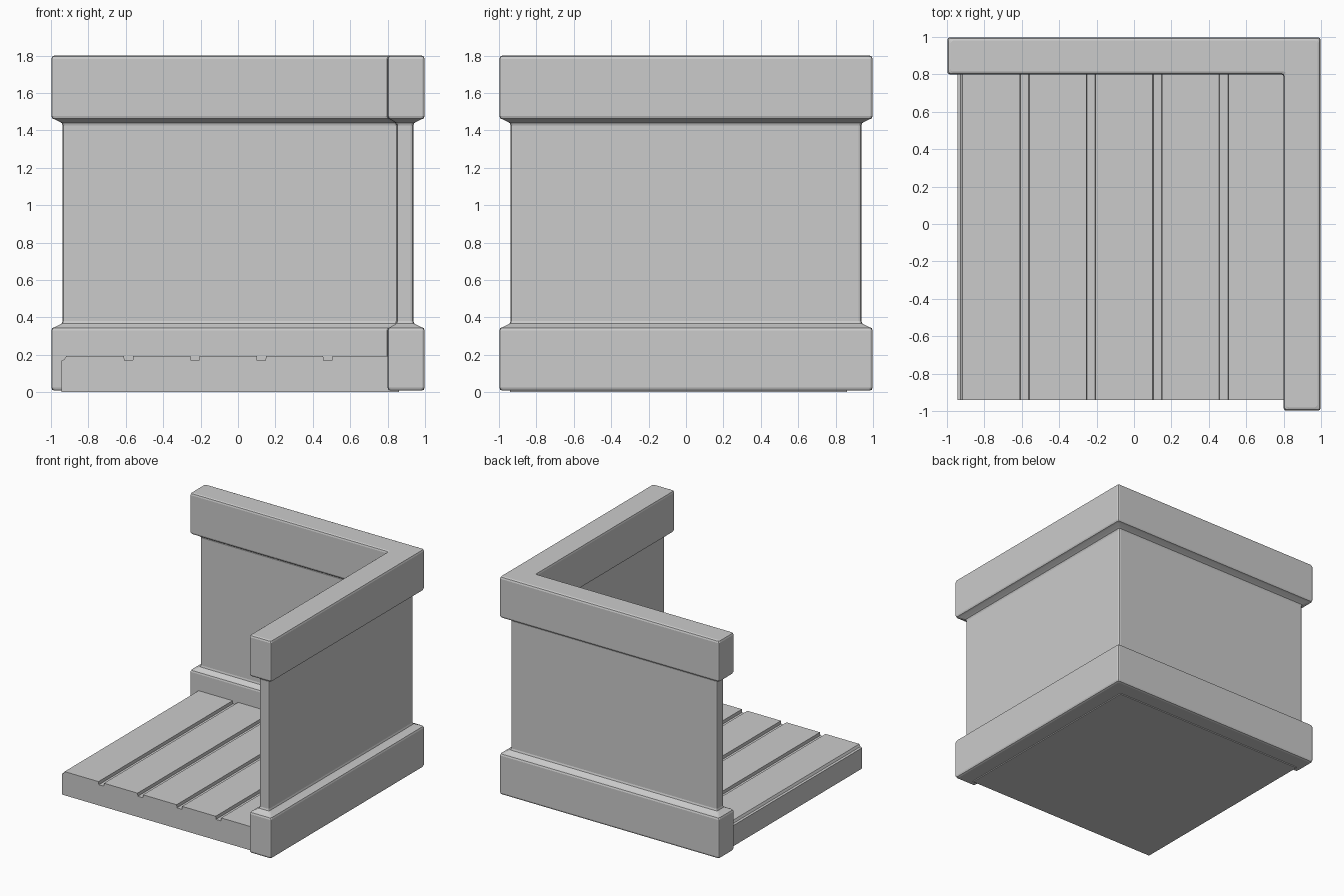
import bpy, bmesh
from mathutils import Vector

if "Cube" in bpy.data.objects:
    bpy.data.objects.remove(bpy.data.objects["Cube"])


def make_object(name, rings):
    """Skin equal-length rings of points and cap both ends."""
    bm = bmesh.new()
    loops = [[bm.verts.new(p) for p in ring] for ring in rings]
    for a, b in zip(loops, loops[1:]):
        for i in range(len(a)):
            j = (i + 1) % len(a)
            bm.faces.new((a[i], a[j], b[j], b[i]))
    bm.faces.new(loops[0][::-1])
    bm.faces.new(loops[-1])
    bmesh.ops.recalc_face_normals(bm, faces=bm.faces)
    mesh = bpy.data.meshes.new(name)
    bm.to_mesh(mesh)
    bm.free()
    obj = bpy.data.objects.new(name, mesh)
    bpy.context.collection.objects.link(obj)
    return obj


def corner_ring(inset, z, r=0.014):
    """L-shaped outline, inset from its edges, with softened corners."""
    out, inn = 0.998 - inset, 0.8 + inset * 0.82
    pts = [Vector(p) for p in ((-out, out), (-out, inn), (inn, inn),
                               (inn, -out), (out, -out), (out, out))]
    ring = []
    for i, p in enumerate(pts):
        a = (pts[i - 1] - p).normalized() * r
        b = (pts[(i + 1) % len(pts)] - p).normalized() * r
        for q in (p + a, p + (a + b) * 0.28, p + b):
            ring.append((q.x, q.y, z))
    return ring


# L-shaped wall: skirting, recessed panel and top rail in one vertical profile
profile = [(0.018, 0.008), (0.005, 0.013), (0, 0.026), (0, 0.33), (0.005, 0.343),
           (0.018, 0.348), (0.042, 0.36), (0.056, 0.368), (0.061, 0.382),
           (0.061, 1.425), (0.056, 1.439), (0.042, 1.447), (0.018, 1.459),
           (0.005, 1.464), (0, 1.477), (0, 1.782), (0.005, 1.795), (0.018, 1.8)]
make_object("corner_wall", [corner_ring(d, z) for d, z in profile])

# Plank floor: grooved cross-section extruded front to back
top, groove, half = 0.195, 0.17, 0.025
section = [(-0.943, 0), (-0.943, groove), (-0.928, groove + 0.006), (-0.918, top)]
for k in range(4):
    x = -0.585 + 0.355 * k
    section += [(x - half, top), (x - half + 0.003, groove),
                (x + half - 0.003, groove), (x + half, top)]
section += [(0.86, top), (0.86, 0)]
make_object("plank_floor", [[(x, y, z) for x, z in section] for y in (-0.94, 0.86)])
